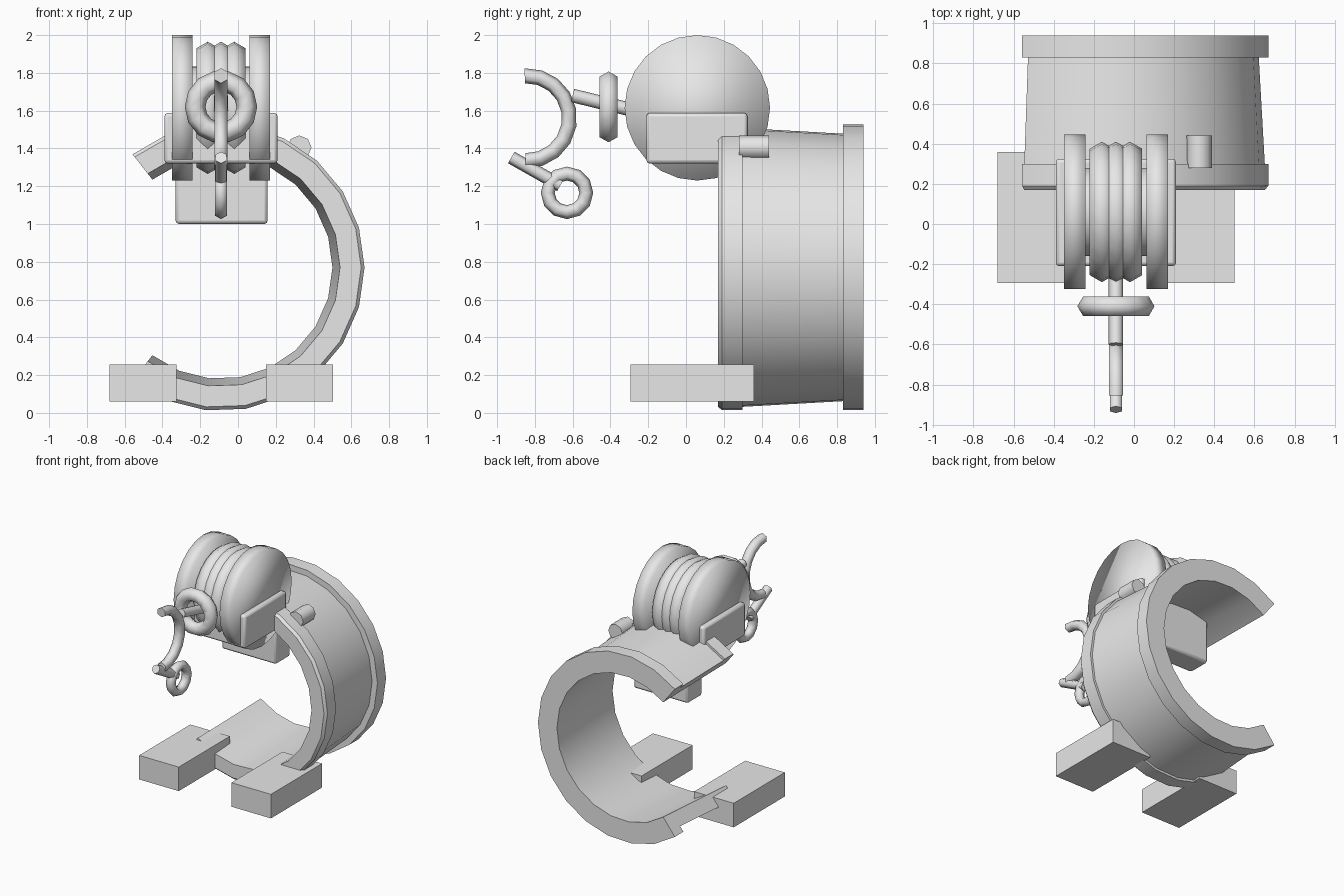
import bpy, bmesh, math
from mathutils import Vector, Matrix

if "Cube" in bpy.data.objects:
    bpy.data.objects.remove(bpy.data.objects["Cube"])

grey = bpy.data.materials.new("light grey")
grey.diffuse_color = (0.8, 0.8, 0.8, 1)
grey.use_nodes = True
grey.node_tree.nodes["Principled BSDF"].inputs["Base Color"].default_value = grey.diffuse_color
CX = -0.09  # shared centre line of all parts


def make(name, bm, smooth=30):
    bmesh.ops.recalc_face_normals(bm, faces=bm.faces)
    me = bpy.data.meshes.new(name)
    bm.to_mesh(me)
    bm.free()
    ob = bpy.data.objects.new(name, me)
    bpy.context.collection.objects.link(ob)
    me.materials.append(grey)
    if smooth:
        bpy.ops.object.select_all(action='DESELECT')
        ob.select_set(True)
        bpy.context.view_layer.objects.active = ob
        bpy.ops.object.shade_smooth_by_angle(angle=math.radians(smooth))
    return ob


def box(name, lo, hi, bevel=0):
    lo, hi = Vector(lo), Vector(hi)
    bm = bmesh.new()
    bmesh.ops.create_cube(bm, size=1, matrix=Matrix.Translation((lo + hi) / 2)
                          @ Matrix.Diagonal((*(hi - lo), 1)))
    ob = make(name, bm, 30 if bevel else 0)
    if bevel:
        mod = ob.modifiers.new("rounded edges", 'BEVEL')
        mod.width, mod.segments = bevel, 2
    return ob


def rod(name, a, b, r, sides, smooth=50):
    a, b = Vector(a), Vector(b)
    rot = (b - a).to_track_quat('Z', 'Y').to_matrix().to_4x4()
    bm = bmesh.new()
    bmesh.ops.create_cone(bm, cap_ends=True, segments=sides, radius1=r, radius2=r,
                          depth=(b - a).length,
                          matrix=Matrix.Translation((a + b) / 2) @ rot)
    return make(name, bm, smooth)


def sweep(name, centre, axis, major, minor, segs, sides, start=0, end=360, smooth=65):
    """Round tube following an arc or full circle about the x or y axis."""
    full = end - start == 360
    bm = bmesh.new()
    rings = []
    for i in range(segs if full else segs + 1):
        t = math.radians(start + (end - start) * i / segs)
        ring = []
        for j in range(sides):
            p = 2 * math.pi * j / sides
            r, w = major + minor * math.cos(p), minor * math.sin(p)
            u, v = r * math.cos(t), r * math.sin(t)
            off = (w, u, v) if axis == 'X' else (u, w, v)
            ring.append(bm.verts.new(Vector(centre) + Vector(off)))
        rings.append(ring)
    for i in range(segs):
        a, b = rings[i], rings[(i + 1) % len(rings)]
        for j in range(sides):
            k = (j + 1) % sides
            bm.faces.new((a[j], a[k], b[k], b[j]))
    if not full:
        bm.faces.new(rings[0])
        bm.faces.new(rings[-1])
    return make(name, bm, smooth)


# Open cuff: stepped (y, radius) section swept around the y axis
section = [(0.17, 0.63), (0.17, 0.742), (0.19, 0.76), (0.30, 0.76), (0.30, 0.742),
           (0.83, 0.712), (0.83, 0.76), (0.94, 0.76), (0.94, 0.59)]
bm = bmesh.new()
loops = []
for i in range(17):
    t = math.radians(-128 + 16 * i)
    loops.append([bm.verts.new((CX + r * math.cos(t), y, 0.77 + r * math.sin(t)))
                  for y, r in section])
n = len(section)
for a, b in zip(loops, loops[1:]):
    for j in range(n):
        k = (j + 1) % n
        bm.faces.new((a[j], a[k], b[k], b[j]))
bm.faces.new(loops[0])
bm.faces.new(loops[-1])
make("cuff", bm)

# Feet
for side, x in (("left", -0.68), ("right", 0.147)):
    box(side + "_foot", (x, -0.295, 0.06), (x + 0.355, 0.36, 0.255))

# Reel mount and the block under it
box("reel_mount", (-0.39, -0.21, 1.32), (0.21, 0.325, 1.588), 0.018)
box("lower_block", (-0.33, 0.26, 1.0), (0.157, 0.45, 1.40), 0.018)

# Reel: side discs, axle and wound cord
for side, x in (("left", -0.35), ("right", 0.062)):
    rod(side + "_reel_disc", (x, 0.06, 1.615), (x + 0.108, 0.06, 1.615), 0.385, 24, 180)
rod("reel_axle", (-0.34, 0.06, 1.615), (0.16, 0.06, 1.615), 0.22, 24)
for i in range(3):
    sweep("cord_coil_%d" % (i + 1), (CX + 0.07 * (i - 1), 0.06, 1.615), 'X',
          0.28, 0.07, 24, 6)

# Peg on top of the cuff
rod("side_peg", (0.325, 0.28, 1.405), (0.325, 0.44, 1.405), 0.064, 8)

# Line, stopper ring and hook
rod("line", (CX, -0.2, 1.583), (CX, -0.60, 1.68), 0.036, 8)
sweep("stopper_ring", (CX, -0.41, 1.62), 'Y', 0.137, 0.055, 14, 6)
sweep("hook", (CX, -0.842, 1.56), 'X', 0.225, 0.04, 9, 6, -92, 93)
rod("hook_bar", (CX, -0.925, 1.352), (CX, -0.665, 1.205), 0.035, 6, 65)
sweep("hook_ring", (CX, -0.63, 1.165), 'X', 0.102, 0.037, 12, 6)
